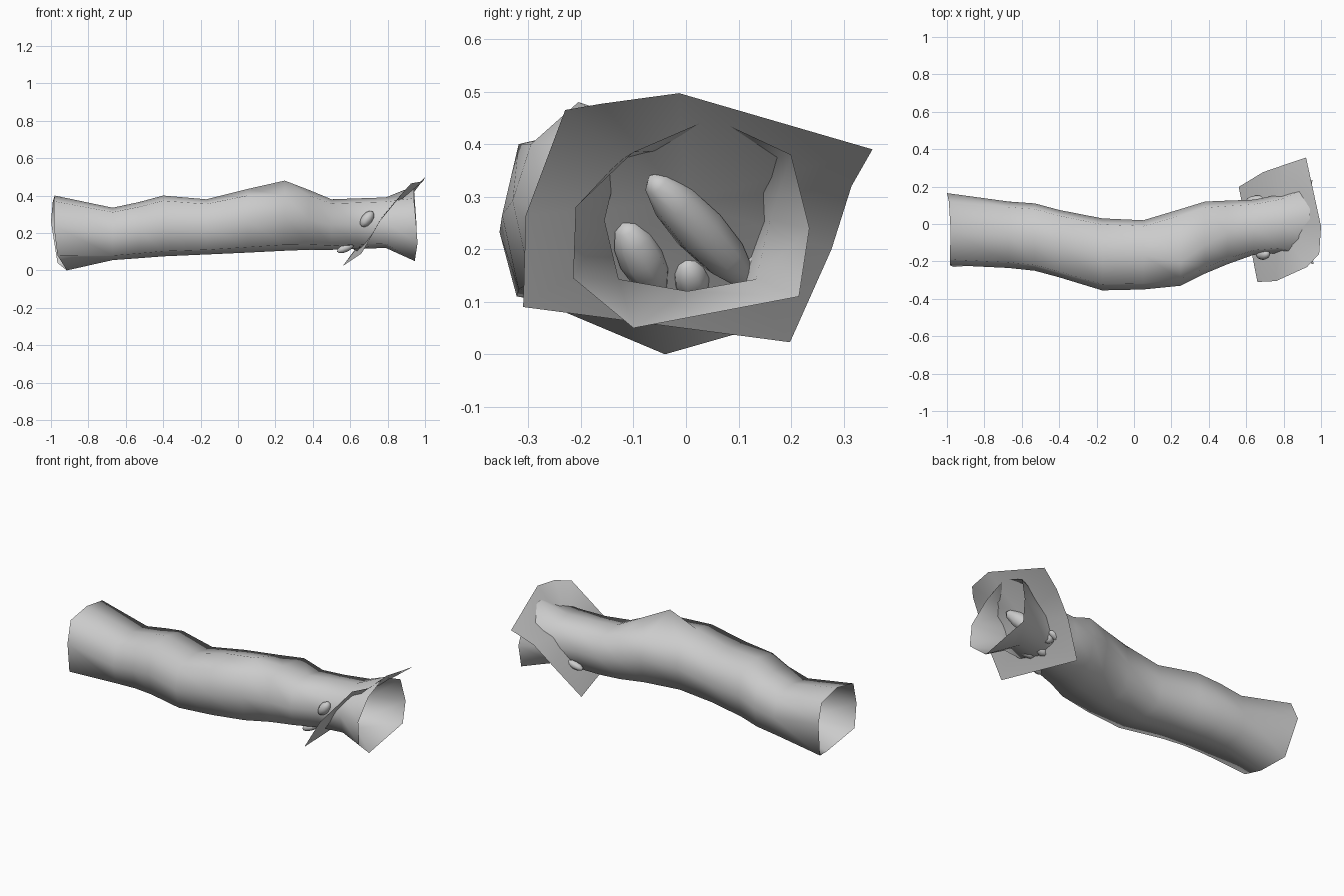
import bpy, bmesh
from math import cos, sin, pi
from mathutils import Vector


def make(name, verts, faces):
    me = bpy.data.meshes.new(name)
    me.from_pydata(verts, [], faces)
    for p in me.polygons:
        p.use_smooth = True
    ob = bpy.data.objects.new(name, me)
    bpy.context.collection.objects.link(ob)
    return ob


N = 8
FULL = 0.83  # corner fullness of the cross-section
# tube sections: x, y min, y max, z min, z max, sideways shift of the top point
sections = [
    (-0.67, -0.235, 0.12, 0.055, 0.335, 0),
    (-0.53, -0.25, 0.11, 0.065, 0.365, 0),
    (-0.40, -0.285, 0.075, 0.075, 0.40, 0),
    (-0.17, -0.355, 0.03, 0.085, 0.38, 0),
    (0.05, -0.35, 0.02, 0.095, 0.435, 0),
    (0.25, -0.33, 0.08, 0.105, 0.48, -0.08),
    (0.38, -0.265, 0.12, 0.11, 0.43, -0.04),
    (0.50, -0.215, 0.125, 0.11, 0.38, 0),
    (0.64, -0.165, 0.13, 0.115, 0.385, 0),
    (0.79, -0.155, 0.16, 0.12, 0.39, 0),
]
# irregular open rims, counter-clockwise from +y
left_rim = [(-1.0, 0.165, 0.26), (-0.99, 0.12, 0.37), (-0.98, -0.04, 0.40),
            (-0.985, -0.19, 0.37), (-0.985, -0.22, 0.24), (-0.965, -0.23, 0.08),
            (-0.915, -0.04, 0.0), (-0.965, 0.10, 0.04)]
right_rim = [(0.955, 0.235, 0.24), (0.945, 0.20, 0.38), (0.94, 0.05, 0.45),
             (0.94, -0.10, 0.385), (0.95, -0.21, 0.28), (0.96, -0.215, 0.145),
             (0.945, -0.10, 0.05), (0.95, 0.215, 0.11)]
verts = list(left_rim)
for x, y0, y1, z0, z1, shift in sections:
    for k in range(N):
        a = 2 * pi * k / N
        f = FULL / cos(pi / 4) if k % 2 else 1
        y = (y0 + y1) / 2 + (y1 - y0) / 2 * cos(a) * f + (shift if k == 2 else 0)
        z = (z0 + z1) / 2 + (z1 - z0) / 2 * sin(a) * f
        verts.append((x, y, min(z, 0.40) if k % 2 else z))
verts += right_rim
faces = [(r * N + k, (r + 1) * N + k, (r + 1) * N + (k + 1) % N, r * N + (k + 1) % N)
         for r in range(len(sections) + 1) for k in range(N)]
make("bent_tube", verts, faces)

# slightly bowed, tilted sheet crossing the flared end
sheet = [(0.56, 0.198, 0.023), (0.69, 0.277, 0.20), (0.80, 0.315, 0.32),
         (0.92, 0.355, 0.39), (1.0, -0.013, 0.497), (0.99, -0.16, 0.477),
         (0.925, -0.23, 0.465), (0.76, -0.305, 0.265), (0.66, -0.31, 0.09)]
n = len(sheet)
make("tilted_sheet", sheet + [(0.77, 0.0, 0.29)], [(i, (i + 1) % n, n) for i in range(n)])


# elongated blunt pebbles around the tube end
def pebble(name, a, b, r):
    a, b = Vector(a), Vector(b)
    bm = bmesh.new()
    bmesh.ops.create_uvsphere(bm, u_segments=8, v_segments=6, radius=1)
    q = (b - a).to_track_quat('Z', 'Y')
    half = (b - a).length / 2
    for v in bm.verts:
        v.co = (a + b) / 2 + q @ Vector((v.co.x * r, v.co.y * r, v.co.z * half))
    me = bpy.data.meshes.new(name)
    bm.to_mesh(me)
    bm.free()
    for p in me.polygons:
        p.use_smooth = True
    bpy.context.collection.objects.link(bpy.data.objects.new(name, me))


pebble("pebble_long", (0.83, -0.07, 0.34), (0.66, 0.12, 0.135), 0.05)
pebble("pebble_inner", (0.75, -0.12, 0.25), (0.65, -0.05, 0.12), 0.045)
pebble("pebble_outer", (0.66, -0.165, 0.235), (0.72, -0.16, 0.315), 0.03)
pebble("pebble_low", (0.69, 0.0, 0.18), (0.62, 0.02, 0.11), 0.035)
pebble("pebble_edge", (0.53, -0.14, 0.10), (0.62, -0.12, 0.14), 0.022)
pebble("pebble_back", (0.60, 0.125, 0.15), (0.70, 0.135, 0.18), 0.022)
